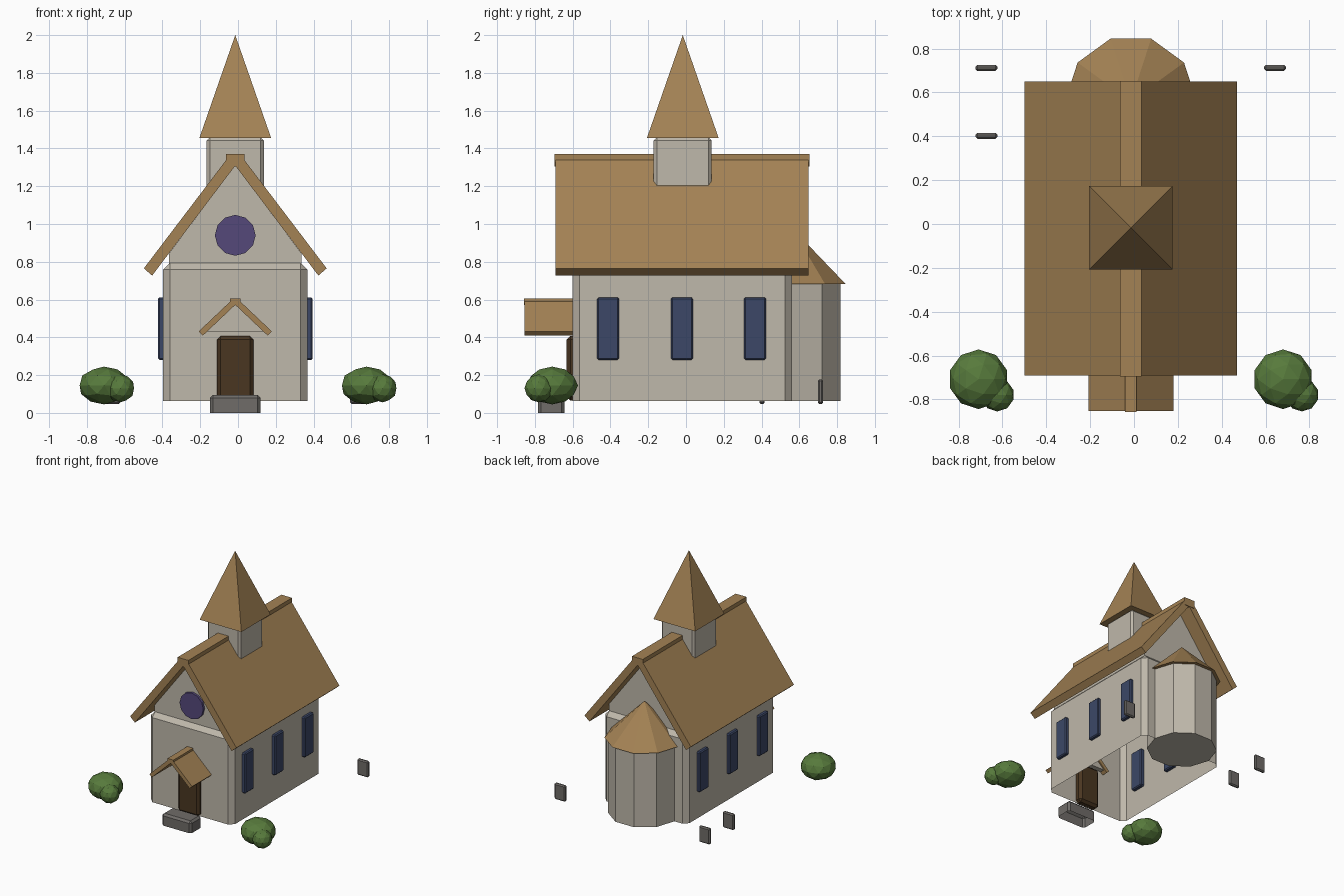
import bpy, bmesh, math
from mathutils import Matrix, Vector

if "Cube" in bpy.data.objects:
    bpy.data.objects.remove(bpy.data.objects["Cube"])

CX = -0.0145  # centre line of the church


def material(name, rgb):
    m = bpy.data.materials.new(name)
    m.diffuse_color = (*rgb, 1)
    m.use_nodes = True
    m.node_tree.nodes["Principled BSDF"].inputs["Base Color"].default_value = m.diffuse_color
    return m


WALL = material("plaster", (0.52, 0.48, 0.405))
ROOF = material("roof_brown", (0.37, 0.225, 0.09))
GLASS = material("blue_glass", (0.045, 0.064, 0.135))
ROSE = material("purple_glass", (0.09, 0.065, 0.195))
WOOD = material("dark_wood", (0.068, 0.037, 0.015))
STONE = material("grey_stone", (0.16, 0.15, 0.14))
LEAF = material("leaf_green", (0.095, 0.195, 0.045))


def finish(name, bm, mat):
    bmesh.ops.recalc_face_normals(bm, faces=bm.faces)
    me = bpy.data.meshes.new(name)
    bm.to_mesh(me)
    bm.free()
    me.materials.append(mat)
    ob = bpy.data.objects.new(name, me)
    bpy.context.collection.objects.link(ob)
    return ob


def box(name, lo, hi, mat, bevel=0.0, open_bottom=False):
    lo, hi = Vector(lo), Vector(hi)
    bm = bmesh.new()
    bmesh.ops.create_cube(bm, size=1, matrix=Matrix.Translation((lo + hi) / 2) @ Matrix.Diagonal((*(hi - lo), 1)))
    if open_bottom:
        bm.normal_update()
        bmesh.ops.delete(bm, geom=[f for f in bm.faces if f.normal.z < -0.9], context='FACES')
    if bevel:
        edges = [e for e in bm.edges if len(e.link_faces) == 2]
        bmesh.ops.bevel(bm, geom=edges, offset=bevel, segments=1, affect='EDGES', profile=0.5)
    return finish(name, bm, mat)


def prism(name, profile, y0, y1, mat):
    """Extrude an x-z profile (relative to the centre line) along y."""
    bm = bmesh.new()
    face = bm.faces.new([bm.verts.new((CX + x, y0, z)) for x, z in profile])
    ext = bmesh.ops.extrude_face_region(bm, geom=[face])
    bmesh.ops.translate(bm, vec=(0, y1 - y0, 0), verts=[v for v in ext["geom"] if isinstance(v, bmesh.types.BMVert)])
    return finish(name, bm, mat)


def cone(name, sides, r1, r2, z0, z1, x, y, turn, mat, tilt=0.0):
    bm = bmesh.new()
    mtx = (Matrix.Translation((x, y, (z0 + z1) / 2)) @ Matrix.Rotation(tilt, 4, 'X')
           @ Matrix.Rotation(turn, 4, 'Z'))
    bmesh.ops.create_cone(bm, cap_ends=True, segments=sides, radius1=r1, radius2=r2, depth=z1 - z0, matrix=mtx)
    bmesh.ops.remove_doubles(bm, verts=bm.verts, dist=1e-5)
    return finish(name, bm, mat)


def ball(name, centre, radii, mat):
    bm = bmesh.new()
    bmesh.ops.create_icosphere(bm, subdivisions=2, radius=1,
                               matrix=Matrix.Translation(centre) @ Matrix.Diagonal((*radii, 1)))
    return finish(name, bm, mat)


def gable_roof(name, slab, y0, y1, cap_w, cap_z0, cap_z1):
    for side, s in (("left", -1), ("right", 1)):
        prism(f"{name}_{side}", [(s * x, z) for x, z in slab], y0, y1, ROOF)
    box(f"{name}_ridge", (CX - cap_w, y0 - 0.004, cap_z0), (CX + cap_w, y1 + 0.004, cap_z1), ROOF)


# Nave walls, open underneath, and the gable above
box("nave_walls", (CX - 0.382, -0.60, 0.062), (CX + 0.382, 0.56, 0.795), WALL, 0.037, True)
prism("nave_gable", [(-0.35, 0.785), (0.35, 0.785), (0.35, 0.845), (0, 1.31), (-0.35, 0.845)],
      -0.565, 0.525, WALL)
gable_roof("nave_roof", [(0, 1.309), (0.045, 1.343), (0.484, 0.765), (0.44, 0.727)],
           -0.691, 0.649, 0.049, 1.305, 1.37)

# Bell tower and spire
box("bell_tower", (CX - 0.151, -0.171, 1.0), (CX + 0.151, 0.135, 1.46), WALL, 0.017)
cone("spire", 4, 0.19 * math.sqrt(2), 0, 1.455, 2.0, CX, -0.017, math.pi / 4, ROOF)

# Apse at the back
cone("apse_wall", 10, 0.272, 0.272, 0.062, 0.69, CX, 0.56, math.pi / 2, WALL)
cone("apse_roof", 10, 0.30, 0, 0.682, 0.98, CX, 0.56, math.pi / 2, ROOF)

# Side windows
for side, s in (("left", -1), ("right", 1)):
    for i, y in enumerate((-0.412, -0.022, 0.365)):
        xs = sorted((CX + s * 0.35, CX + s * 0.41))
        box(f"window_{side}_{i + 1}", (xs[0], y - 0.058, 0.281), (xs[1], y + 0.058, 0.612), GLASS, 0.008)

# Round window in the front gable
cone("round_window", 12, 0.108, 0.108, 0.925, 0.955, CX, -0.57, 0, ROSE, math.pi / 2)

# Door, porch and step
box("door", (CX - 0.097, -0.632, 0.065), (CX + 0.097, -0.55, 0.408), WOOD, 0.02)
prism("porch_gable", [(-0.15, 0.43), (0.15, 0.43), (0, 0.572)], -0.62, -0.56, WALL)
gable_roof("porch_roof", [(0, 0.572), (0.022, 0.594), (0.194, 0.431), (0.172, 0.409)],
           -0.854, -0.55, 0.027, 0.57, 0.606)
box("door_step", (CX - 0.134, -0.783, 0.0), (CX + 0.134, -0.642, 0.096), STONE, 0.016, True)

# Bushes
for side, x in (("left", -0.709), ("right", 0.68)):
    ball(f"bush_{side}_large", (x, -0.708, 0.145), (0.136, 0.136, 0.1), LEAF)
    ball(f"bush_{side}_small", (x + 0.086, -0.779, 0.13), (0.076, 0.076, 0.074), LEAF)

# Grave stones behind the church
for i, (x, y) in enumerate(((-0.673, 0.712), (-0.673, 0.402), (0.643, 0.712))):
    box(f"grave_stone_{i + 1}", (x - 0.05, y - 0.014, 0.046), (x + 0.05, y + 0.014, 0.178), STONE, 0.009)
